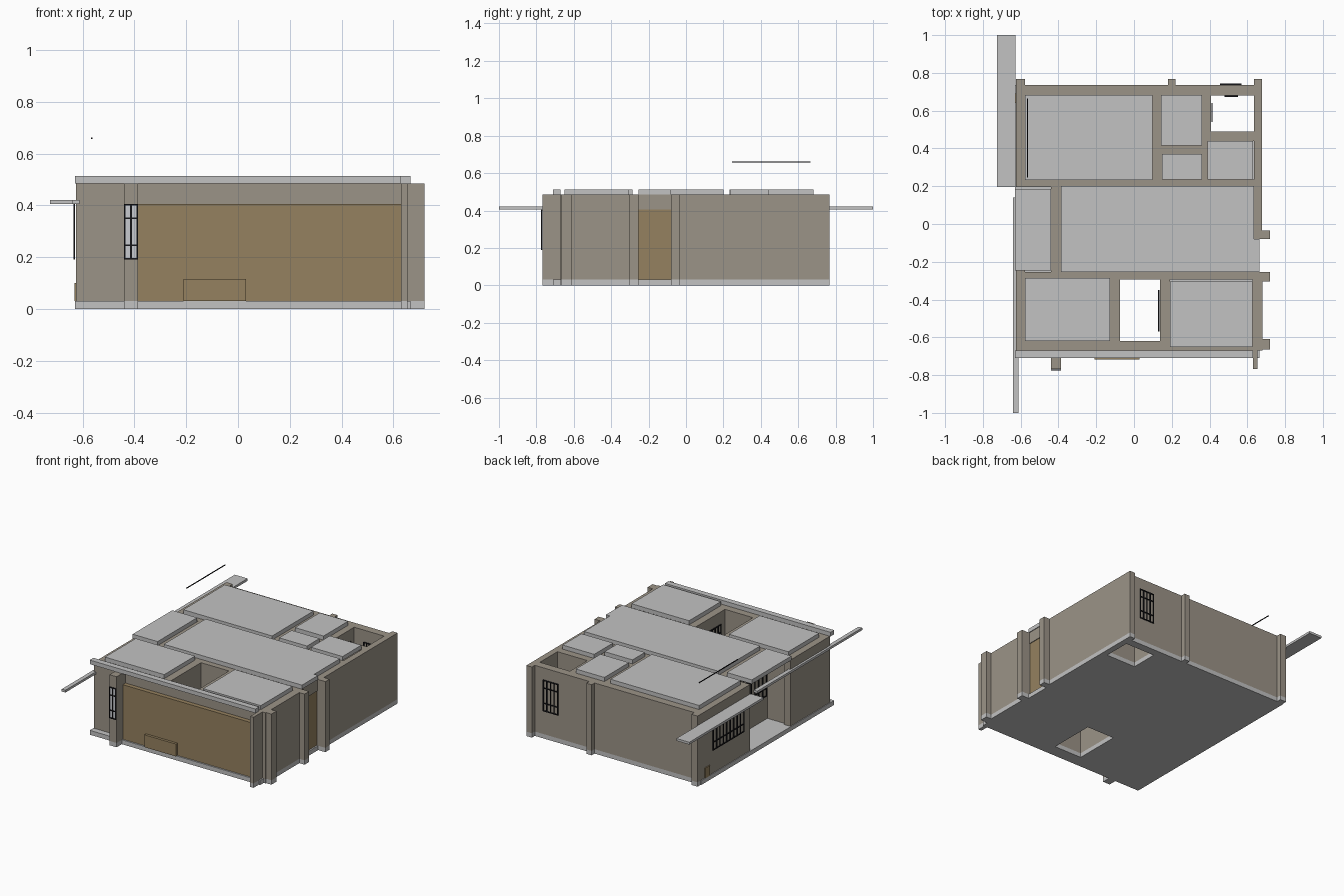
import bpy, bmesh
from mathutils import Vector

if "Cube" in bpy.data.objects:
    bpy.data.objects.remove(bpy.data.objects["Cube"])


def mat(name, rgb):
    m = bpy.data.materials.new(name)
    m.diffuse_color = (*rgb, 1)
    m.use_nodes = True
    m.node_tree.nodes["Principled BSDF"].inputs["Base Color"].default_value = m.diffuse_color
    return m


CONCRETE = mat("concrete_grey", (0.54, 0.54, 0.54))
PLASTER = mat("plaster_tan", (0.33, 0.295, 0.245))
WOOD = mat("door_brown", (0.30, 0.22, 0.115))
IRON = mat("iron_black", (0.008, 0.008, 0.01))
GLASS = mat("pale_glass", (0.58, 0.60, 0.63))


def finish(name, bm, material):
    me = bpy.data.meshes.new(name)
    bmesh.ops.recalc_face_normals(bm, faces=bm.faces)
    bm.to_mesh(me)
    bm.free()
    me.materials.append(material)
    ob = bpy.data.objects.new(name, me)
    bpy.context.collection.objects.link(ob)
    return ob


def add_box(bm, x0, x1, y0, y1, z0, z1):
    vs = bmesh.ops.create_cube(bm, size=1)["verts"]
    c = Vector((x0 + x1, y0 + y1, z0 + z1)) / 2
    for v in vs:
        v.co = Vector((v.co.x * (x1 - x0), v.co.y * (y1 - y0), v.co.z * (z1 - z0))) + c


def box(name, material, *dims):
    bm = bmesh.new()
    add_box(bm, *dims)
    return finish(name, bm, material)


def plan(name, material, rects, z0, z1, holes=()):
    """Merge plan rectangles (x0, x1, y0, y1) into one clean extruded solid."""
    allr = list(rects) + list(holes)
    xs = sorted({v for r in allr for v in r[:2]})
    ys = sorted({v for r in allr for v in r[2:]})

    def inside(rs, x, y):
        return any(r[0] < x < r[1] and r[2] < y < r[3] for r in rs)

    bm = bmesh.new()
    grid = {}

    def vert(x, y):
        if (x, y) not in grid:
            grid[x, y] = bm.verts.new((x, y, z0))
        return grid[x, y]

    for xa, xb in zip(xs, xs[1:]):
        for ya, yb in zip(ys, ys[1:]):
            cx, cy = (xa + xb) / 2, (ya + yb) / 2
            if inside(rects, cx, cy) and not inside(holes, cx, cy):
                bm.faces.new([vert(xa, ya), vert(xb, ya), vert(xb, yb), vert(xa, yb)])
    ret = bmesh.ops.extrude_face_region(bm, geom=bm.faces[:], use_keep_orig=True)
    for v in ret["geom"]:
        if isinstance(v, bmesh.types.BMVert):
            v.co.z = z1
    return finish(name, bm, material)


def grille(name, axis, at, a0, a1, n, z0=0.19, z1=0.405, t=0.006):
    """Window bars in a vertical plane; axis is the direction the plane runs."""
    bm = bmesh.new()

    def bar(p0, p1, q0, q1):
        if axis == "x":
            add_box(bm, p0, p1, at - t / 2, at + t / 2, q0, q1)
        else:
            add_box(bm, at - t / 2, at + t / 2, p0, p1, q0, q1)

    for i in range(n):
        p = a0 + (a1 - a0 - t) * i / (n - 1)
        bar(p, p + t, z0, z1)
    for f in (0, 0.25, 0.75, 1):
        q = z0 + (z1 - z0 - t) * f
        bar(a0, a1, q, q + t)
    return finish(name, bm, IRON)


# Projecting piers
piers = [(-0.625, -0.578, 0.68, 0.767), (0.18, 0.22, 0.70, 0.767),
         (0.635, 0.677, 0.68, 0.767), (0.64, 0.72, -0.08, -0.035),
         (0.64, 0.72, -0.305, -0.255), (0.64, 0.72, -0.665, -0.61),
         (-0.44, -0.386, -0.767, -0.65), (0.63, 0.655, -0.767, -0.65)]

# Outer walls, partitions and light-well walls
walls = piers + [
    (-0.625, -0.578, 0.195, 0.735), (-0.60, 0.66, 0.68, 0.735),
    (0.635, 0.677, -0.08, 0.735), (-0.625, 0.66, 0.195, 0.235),
    (0.097, 0.143, 0.38, 0.70), (0.075, 0.148, 0.20, 0.38),
    (0.12, 0.40, 0.37, 0.415), (0.12, 0.25, 0.40, 0.445),
    (0.36, 0.407, 0.35, 0.70), (0.36, 0.39, 0.20, 0.36),
    (0.38, 0.51, 0.20, 0.26), (0.39, 0.65, 0.44, 0.49),
    (-0.44, -0.386, -0.27, 0.21),
    (-0.625, 0.68, -0.295, -0.255), (-0.625, -0.578, -0.67, -0.24),
    (-0.625, 0.68, -0.67, -0.62), (0.628, 0.68, -0.67, -0.27),
    (-0.127, -0.075, -0.64, -0.27), (0.138, 0.19, -0.64, -0.27)]
plan("walls", PLASTER, walls, 0.03, 0.485)

# Floor with two open light wells
wells = [(-0.075, 0.138, -0.62, -0.295), (0.407, 0.635, 0.49, 0.68)]
plan("floor_slab", CONCRETE, piers + [(-0.63, 0.665, -0.71, 0.735), (0.64, 0.677, -0.08, 0.735),
     (0.64, 0.68, -0.67, -0.27)], 0, 0.03, wells)

# One raised roof panel per room
panels = {"front_left": (-0.578, -0.127, -0.62, -0.285), "front_right": (0.19, 0.628, -0.65, -0.305),
          "living": (-0.386, 0.635, -0.255, 0.2), "balcony": (-0.63, -0.44, -0.245, 0.185),
          "back_left": (-0.578, 0.097, 0.232, 0.682), "bath": (0.143, 0.36, 0.415, 0.682),
          "closet": (0.148, 0.36, 0.235, 0.37), "back_right": (0.39, 0.63, 0.235, 0.44),
          "front_strip": (-0.63, 0.63, -0.71, -0.67), "entry": (0.63, 0.665, -0.255, -0.08)}
for key, r in panels.items():
    box("roof_panel_" + key, CONCRETE, *r, 0.485, 0.513)

# Thin canopies on the left side
box("back_canopy", CONCRETE, -0.725, -0.627, 0.195, 1.0, 0.405, 0.421)
box("front_canopy", CONCRETE, -0.64, -0.612, -1.0, 0.14, 0.405, 0.421)

# Front panel, entry door and small hatches
box("front_panel", WOOD, -0.386, 0.63, -0.70, -0.665, 0.03, 0.405)
box("entry_door", WOOD, 0.64, 0.655, -0.255, -0.08, 0.03, 0.405)
box("entry_lintel", PLASTER, 0.63, 0.66, -0.26, -0.075, 0.405, 0.485)
box("front_hatch", WOOD, -0.21, 0.03, -0.718, -0.70, 0.03, 0.115)
box("side_hatch", WOOD, -0.632, -0.62, 0.64, 0.69, 0.03, 0.10)

# Barred windows
box("front_glass", GLASS, -0.437, -0.389, -0.770, -0.766, 0.192, 0.403)
grille("front_window_bars", "x", -0.772, -0.44, -0.386, 3)
grille("left_window_bars", "y", -0.632, 0.27, 0.61, 10)
grille("balcony_window_bars", "y", -0.446, -0.24, 0.14, 10)
grille("back_window_bars", "x", 0.74, 0.455, 0.57, 5)
grille("back_window_inner_bars", "x", 0.676, 0.48, 0.55, 4)
grille("back_well_bars", "y", 0.412, 0.54, 0.64, 5)
grille("front_well_bars", "y", 0.131, -0.57, -0.35, 8)

# Thin rod floating over the back room
box("overhead_rod", IRON, -0.567, -0.562, 0.245, 0.665, 0.656, 0.661)
